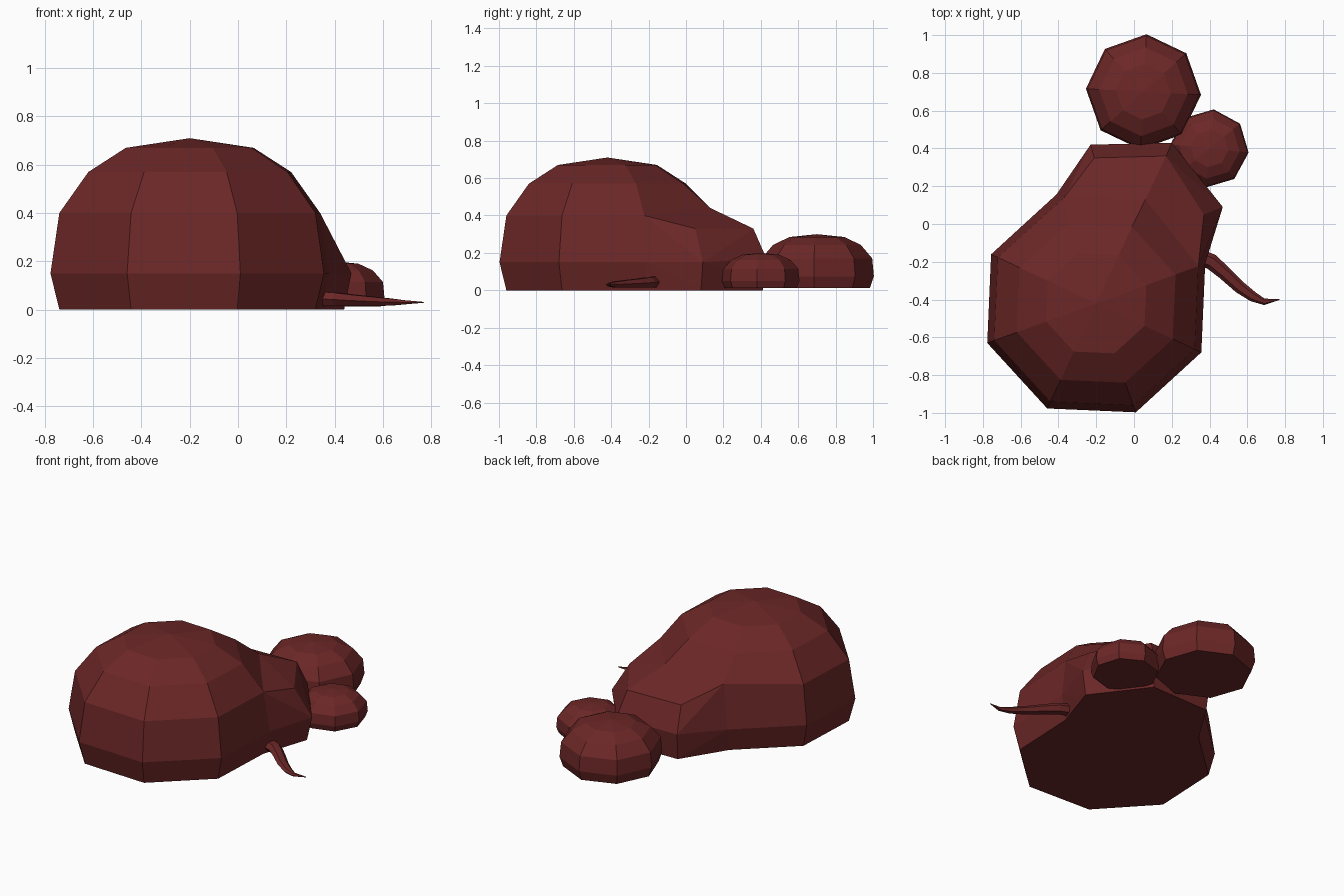
import bpy, bmesh, math
from mathutils import Vector

if "Cube" in bpy.data.objects:
    bpy.data.objects.remove(bpy.data.objects["Cube"])

mat = bpy.data.materials.new("dark red")
mat.diffuse_color = (0.15, 0.02, 0.02, 1)
mat.use_nodes = True
mat.node_tree.nodes["Principled BSDF"].inputs["Base Color"].default_value = mat.diffuse_color


def finish(name, bm):
    bmesh.ops.recalc_face_normals(bm, faces=bm.faces)
    me = bpy.data.meshes.new(name)
    bm.to_mesh(me)
    bm.free()
    me.materials.append(mat)
    ob = bpy.data.objects.new(name, me)
    bpy.context.collection.objects.link(ob)
    return ob


def loft(bm, rings):
    for a, b in zip(rings, rings[1:]):
        for i in range(len(a)):
            j = (i + 1) % len(a)
            bm.faces.new((a[i], a[j], b[j], b[i]))


def dome(name, cx, cy, phase, profile, top, overrides={}):
    """Eight-sided faceted dome from (radius, z) rings, flat underneath."""
    bm = bmesh.new()
    rings = []
    for k, (r, z) in enumerate(profile):
        ring = []
        for i in range(8):
            a = math.radians(phase + 45 * i)
            p = (cx + r * math.cos(a), cy + r * math.sin(a), z)
            ring.append(bm.verts.new(overrides.get((k, i), p)))
        rings.append(ring)
    loft(bm, rings)
    pole = bm.verts.new((cx, cy, top))
    for i in range(8):
        bm.faces.new((rings[-1][i], rings[-1][(i + 1) % 8], pole))
    bm.faces.new(rings[0])
    coords = [[v.co.copy() for v in r] for r in rings]
    finish(name, bm)
    return coords


# big body dome; two shoulder corners are pulled towards the neck
body = dome("body", -0.2, -0.42, 20,
            [(.575, 0), (.614, .15), (.575, .40), (.447, .57), (.282, .67)], .71,
            {(2, 1): (.06, .13, .44), (2, 2): (-.37, .14, .43)})

# neck block widening from the back corners of the body
bm = bmesh.new()
outer = [(-.21, .35, .33), (.17, .36, .33), (.37, .05, .33),
         (-.23, .42, .17), (.20, .43, .17), (.47, .09, .15),
         (-.22, .40, 0), (.19, .41, 0), (.44, .08, 0)]
for p in [body[k][i] for k in range(3) for i in range(3)] + outer:
    bm.verts.new(p)
res = bmesh.ops.convex_hull(bm, input=bm.verts)
bmesh.ops.delete(bm, geom=[v for v in bm.verts if not v.link_faces], context='VERTS')
finish("neck", bm)

# two small lobes sharing one profile
lobe = [(.93, .03), (1.0, .25), (.97, .57), (.77, .81), (.48, .95)]
for name, x, y, ph, r, h in (("large_lobe", .05, .70, -3, .305, .30),
                             ("small_lobe", .40, .40, -6, .208, .20)):
    dome(name, x, y, ph, [(a * r, max(.012, b * h)) for a, b in lobe], h)

# curved tapering tail: x, y, z, half width, half height
path = [(.33, -.17, .045, .045, .035), (.41, -.20, .042, .042, .032),
        (.48, -.26, .038, .037, .027), (.56, -.335, .034, .033, .022),
        (.63, -.385, .031, .027, .017), (.69, -.412, .03, .017, .010),
        (.77, -.40, .03, .002, .002)]
bm = bmesh.new()
rings = []
for n, (x, y, z, w, h) in enumerate(path):
    a, b = path[max(n - 1, 0)], path[min(n + 1, len(path) - 1)]
    d = Vector((b[0] - a[0], b[1] - a[1])).normalized()
    rings.append([bm.verts.new((x - d.y * w * math.cos(t), y + d.x * w * math.cos(t),
                                z + h * math.sin(t)))
                  for t in (math.tau * i / 6 for i in range(6))])
loft(bm, rings)
bm.faces.new(rings[0])
bm.faces.new(rings[-1])
finish("tail", bm)
